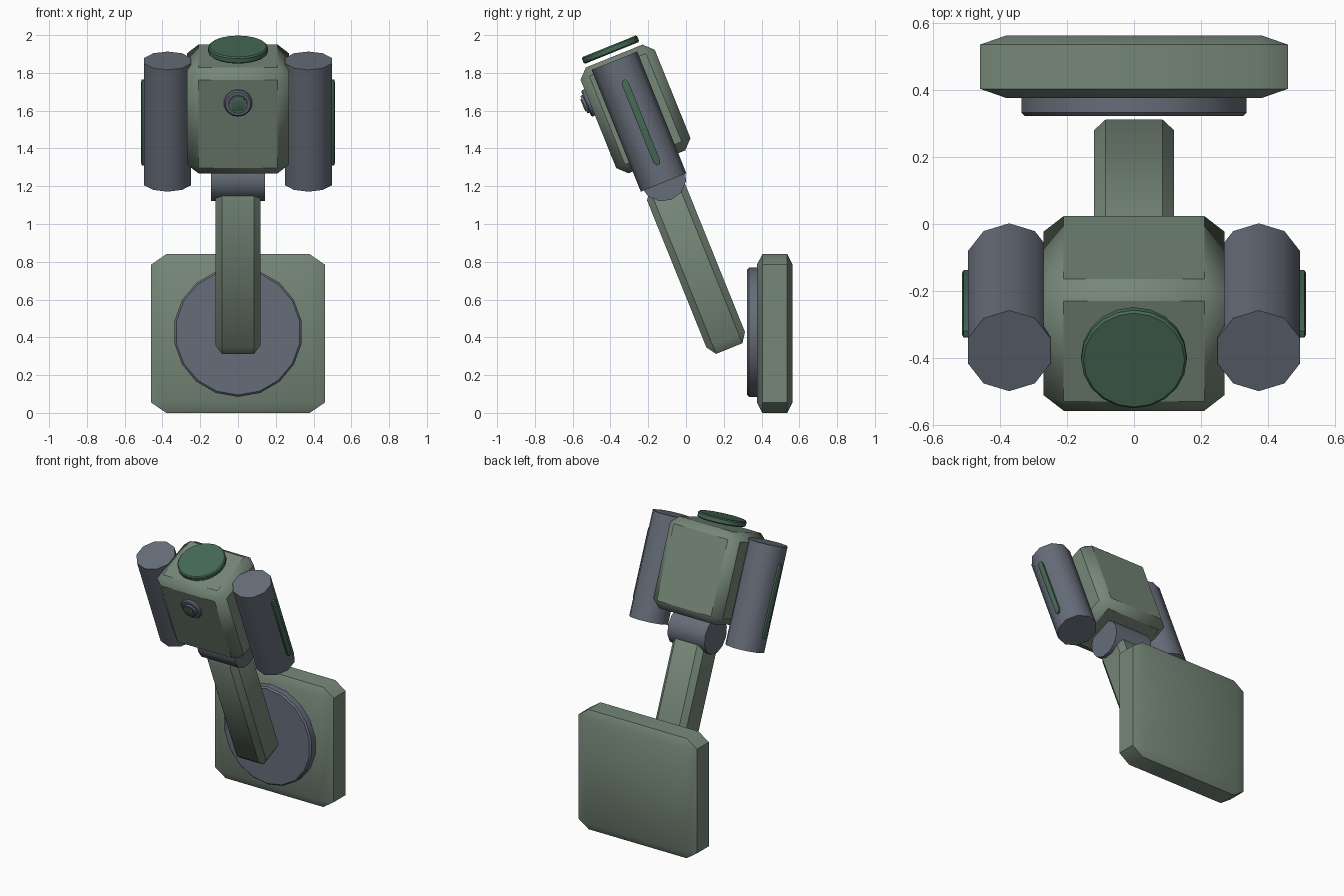
import bpy, bmesh, math
from mathutils import Matrix, Vector
from itertools import product

if "Cube" in bpy.data.objects:
    bpy.data.objects.remove(bpy.data.objects["Cube"])

TILT = Matrix.Rotation(math.radians(22), 4, 'X')   # arm and head lean forward
FLAT = Matrix.Identity(4)


def material(name, rgb):
    m = bpy.data.materials.new(name)
    m.diffuse_color = (*rgb, 1)
    m.use_nodes = True
    m.node_tree.nodes["Principled BSDF"].inputs["Base Color"].default_value = m.diffuse_color
    return m


SAGE = material("sage_grey", (0.181, 0.242, 0.188))
SLATE = material("slate_grey", (0.133, 0.153, 0.191))
GREEN = material("dark_green", (0.061, 0.141, 0.091))


def finish(name, bm, mat, frame):
    bmesh.ops.recalc_face_normals(bm, faces=bm.faces)
    bm.transform(frame)
    mesh = bpy.data.meshes.new(name)
    bm.to_mesh(mesh)
    bm.free()
    mesh.materials.append(mat)
    ob = bpy.data.objects.new(name, mesh)
    bpy.context.collection.objects.link(ob)
    bpy.ops.object.select_all(action='DESELECT')
    ob.select_set(True)
    bpy.context.view_layer.objects.active = ob
    bpy.ops.object.shade_smooth_by_angle(angle=math.radians(38))
    return ob


def chamfer_box(name, centre, half, cut, mat, frame=FLAT):
    """Box whose chamfer has its own size along each axis."""
    bm = bmesh.new()
    for s in product((-1, 1), repeat=3):
        for keep in range(3):
            bm.verts.new([centre[i] + s[i] * (half[i] - (0 if i == keep else cut[i]))
                          for i in range(3)])
    bmesh.ops.convex_hull(bm, input=bm.verts[:])
    bmesh.ops.dissolve_limit(bm, angle_limit=0.01, verts=bm.verts[:], edges=bm.edges[:])
    return finish(name, bm, mat, frame)


def cylinder(name, centre, axis, radius, length, sides, mat, frame=FLAT, bevel=0.0):
    bm = bmesh.new()
    bmesh.ops.create_cone(bm, cap_ends=True, segments=sides, radius1=radius,
                          radius2=radius, depth=length)
    if bevel:
        rims = [e for e in bm.edges if abs(e.verts[0].co.z - e.verts[1].co.z) < 1e-5]
        bmesh.ops.bevel(bm, geom=rims, offset=bevel, segments=1, affect='EDGES')
    turn = Vector((0, 0, 1)).rotation_difference(Vector(axis)).to_matrix().to_4x4()
    bm.transform(Matrix.Translation(centre) @ turn)
    return finish(name, bm, mat, frame)


# Wall plate and round mount
chamfer_box("base_plate", (0, 0.47, 0.42), (0.46, 0.094, 0.42), (0.08, 0.028, 0.055), SAGE)
cylinder("mount_disc", (0, 0.355, 0.427), (0, 1, 0), 0.342, 0.064, 18, SLATE, bevel=0.01)

# Leaning arm and hinge
chamfer_box("arm", (0, 0.34, 0.70), (0.12, 0.11, 0.47), (0.035, 0.035, 0.05), SAGE, TILT)
cylinder("hinge", (0, 0.352, 1.20), (1, 0, 0), 0.125, 0.288, 12, SLATE, TILT)

# Head with cap disc
chamfer_box("head", (0, 0.355, 1.592), (0.27, 0.212, 0.302), (0.06, 0.05, 0.05), SAGE, TILT)
cylinder("cap_disc", (0, 0.35, 1.933), (0, 0, 1), 0.158, 0.038, 20, GREEN, TILT, bevel=0.007)

# Front lens
cylinder("lens_ring", (0, 0.145, 1.715), (0, 1, 0), 0.075, 0.044, 14, SLATE, TILT, bevel=0.007)
cylinder("lens_hub", (0, 0.13, 1.715), (0, 1, 0), 0.05, 0.04, 12, SLATE, TILT)
chamfer_box("lens_window", (0, 0.108, 1.715), (0.034, 0.005, 0.034), (0.006, 0.002, 0.006), GREEN, TILT)

# Side pods with outer strips
for side, tag in ((-1, "left"), (1, "right")):
    cylinder(tag + "_pod", (side * 0.373, 0.347, 1.523), (0, 0, 1), 0.13, 0.695, 10, SLATE, TILT)
    chamfer_box(tag + "_strip", (side * 0.498, 0.355, 1.515), (0.016, 0.019, 0.242),
                (0.005, 0.009, 0.02), GREEN, TILT)
